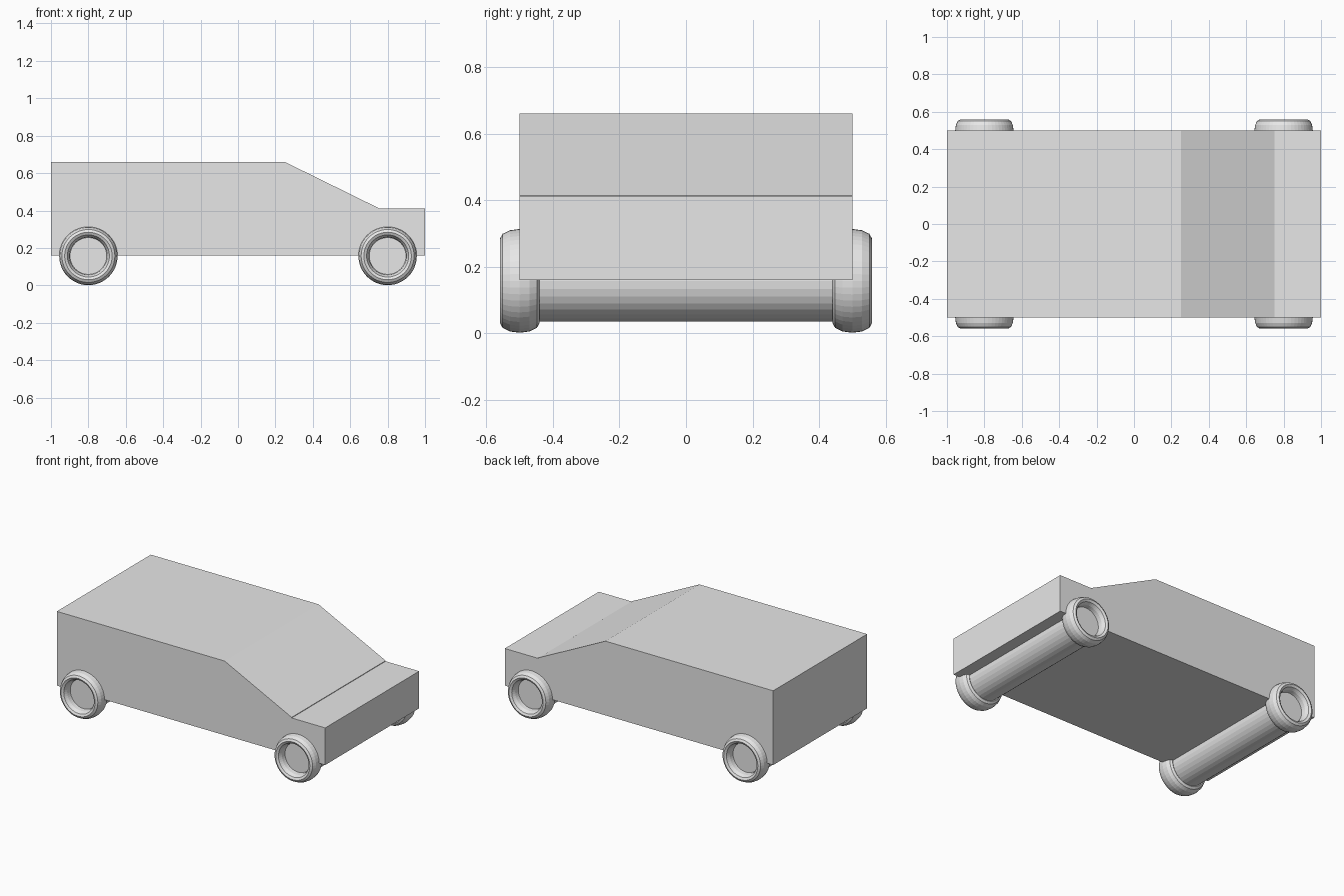
import bpy
import bmesh
import math

if "Cube" in bpy.data.objects:
    bpy.data.objects.remove(bpy.data.objects["Cube"])

grey = bpy.data.materials.new("light grey")
grey.diffuse_color = (0.8, 0.8, 0.8, 1)
grey.use_nodes = True
grey.node_tree.nodes["Principled BSDF"].inputs["Base Color"].default_value = grey.diffuse_color

# Body: side profile extruded across the width
profile = [(-1, 0.16), (1, 0.16), (1, 0.41), (0.75, 0.41),
           (0.75, 0.414), (0.25, 0.66), (-1, 0.66)]
bm = bmesh.new()
side = bm.faces.new([bm.verts.new((x, -0.5, z)) for x, z in profile])
ext = bmesh.ops.extrude_face_region(bm, geom=[side])
bmesh.ops.translate(bm, vec=(0, 1, 0),
                    verts=[g for g in ext["geom"] if isinstance(g, bmesh.types.BMVert)])
bmesh.ops.recalc_face_normals(bm, faces=bm.faces[:])
mesh = bpy.data.meshes.new("body")
bm.to_mesh(mesh)
bm.free()
mesh.materials.append(grey)
body = bpy.data.objects.new("body", mesh)
bpy.context.collection.objects.link(body)


def finish(name):
    ob = bpy.context.object
    ob.name = name
    ob.data.materials.append(grey)
    return ob


for end, x in (("rear", -0.8), ("front", 0.8)):
    # Thick axle drum, its ends show inside the wheels
    bpy.ops.mesh.primitive_cylinder_add(vertices=32, radius=0.122, depth=1.004,
                                        location=(x, 0, 0.157),
                                        rotation=(math.pi / 2, 0, 0))
    finish(end + "_axle")
    # Wheels: rings stretched along the axle
    for label, y in (("right", -0.5), ("left", 0.5)):
        bpy.ops.mesh.primitive_torus_add(major_segments=48, minor_segments=12,
                                         major_radius=0.127, minor_radius=0.029,
                                         location=(x, y, 0.157),
                                         rotation=(math.pi / 2, 0, 0))
        finish(f"{end}_{label}_wheel").scale = (1, 1, 2.05)
